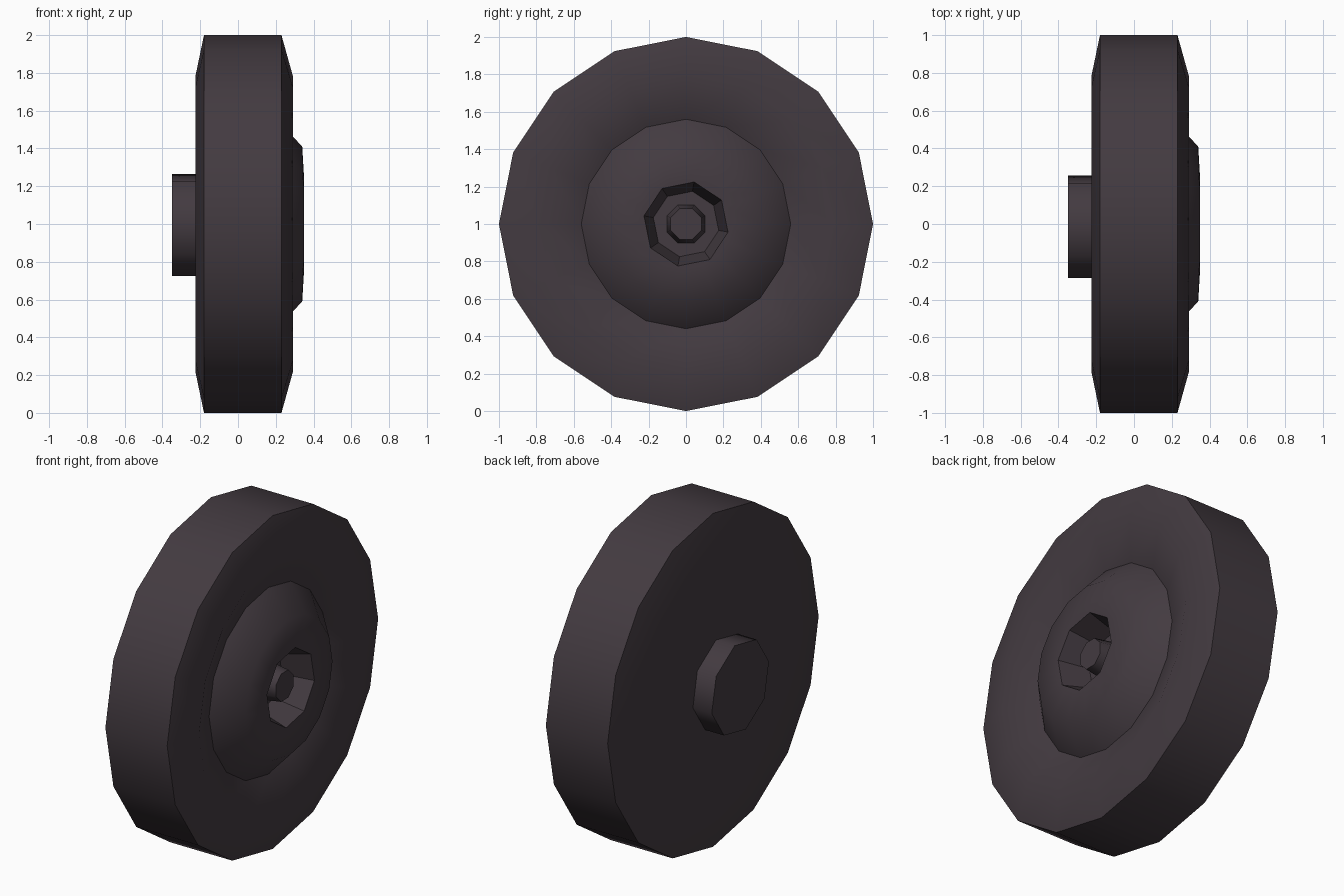
import bpy, math

if "Cube" in bpy.data.objects:
    bpy.data.objects.remove(bpy.data.objects["Cube"])

mat = bpy.data.materials.new("dark rubber")
mat.diffuse_color = (0.056, 0.043, 0.052, 1)
mat.use_nodes = True
mat.node_tree.nodes["Principled BSDF"].inputs["Base Color"].default_value = mat.diffuse_color


def lathe(name, rings, smooth=50):
    """Rings are (x, radius, sides-offset in degrees); radius 0 closes with a fan."""
    def build(n):
        verts, faces, loops = [], [], []
        for x, r, off in rings:
            if r == 0:
                loops.append([len(verts)] * n)
                verts.append((x, 0, 1))
                continue
            loops.append(list(range(len(verts), len(verts) + n)))
            for i in range(n):
                a = math.radians(off) + 2 * math.pi * i / n
                verts.append((x, r * math.cos(a), 1 + r * math.sin(a)))
        for p, q in zip(loops, loops[1:]):
            for i in range(n):
                j = (i + 1) % n
                f = list(dict.fromkeys((p[j], p[i], q[i], q[j])))
                faces.append(f[::-1])
        return verts, faces

    def finish(n):
        v, f = build(n)
        me = bpy.data.meshes.new(name)
        me.from_pydata(v, [], f)
        me.materials.append(mat)
        ob = bpy.data.objects.new(name, me)
        bpy.context.collection.objects.link(ob)
        bpy.ops.object.select_all(action='DESELECT')
        ob.select_set(True)
        bpy.context.view_layer.objects.active = ob
        bpy.ops.object.mode_set(mode='EDIT')
        bpy.ops.mesh.select_all(action='SELECT')
        bpy.ops.mesh.normals_make_consistent(inside=False)
        bpy.ops.object.mode_set(mode='OBJECT')
        bpy.ops.object.shade_smooth_by_angle(angle=math.radians(smooth))
        return ob
    return finish


# Wheel body with dished face, raised hub and open bore (16 sides;
# the octagonal bore is cut with a boolean)
body = lathe("wheel", [(-0.225, 0, 0), (-0.225, 0.785, 0), (-0.18, 1, 0),
                       (0.23, 1, 0), (0.29, 0.785, 0), (0.20, 0.56, 0),
                       (0.34, 0.41, 0), (0.35, 0.24, 0), (0.35, 0, 0)])(16)

# Octagonal tapered bore
cutter = lathe("bore_cutter", [(0.17, 0, 34), (0.17, 0.178, 34),
                               (0.35, 0.229, 34), (0.40, 0.243, 34),
                               (0.40, 0, 34)], 20)(8)
cut = body.modifiers.new("bore", 'BOOLEAN')
cut.operation = 'DIFFERENCE'
cut.solver = 'EXACT'
cut.object = cutter
bpy.context.view_layer.objects.active = body
# apply the cut ahead of the smoothing modifier, if there is one
bpy.ops.object.modifier_move_to_index(modifier="bore", index=0)
bpy.ops.object.modifier_apply(modifier="bore")
bpy.data.objects.remove(cutter)
bpy.ops.object.select_all(action='DESELECT')
body.select_set(True)
bpy.ops.object.shade_smooth_by_angle(angle=math.radians(50))

# Axle tip inside the bore
lathe("axle_tip", [(0.16, 0, 22.5), (0.16, 0.112, 22.5),
                   (0.31, 0.09, 22.5), (0.31, 0, 22.5)], 50)(8)

# Axle stub on the back
stub = lathe("axle_stub", [(-0.35, 0, 34), (-0.35, 0.276, 34),
                           (-0.21, 0.276, 34), (-0.21, 0, 34)], 50)(8)
stub.location = (0, -0.015, -0.005)
